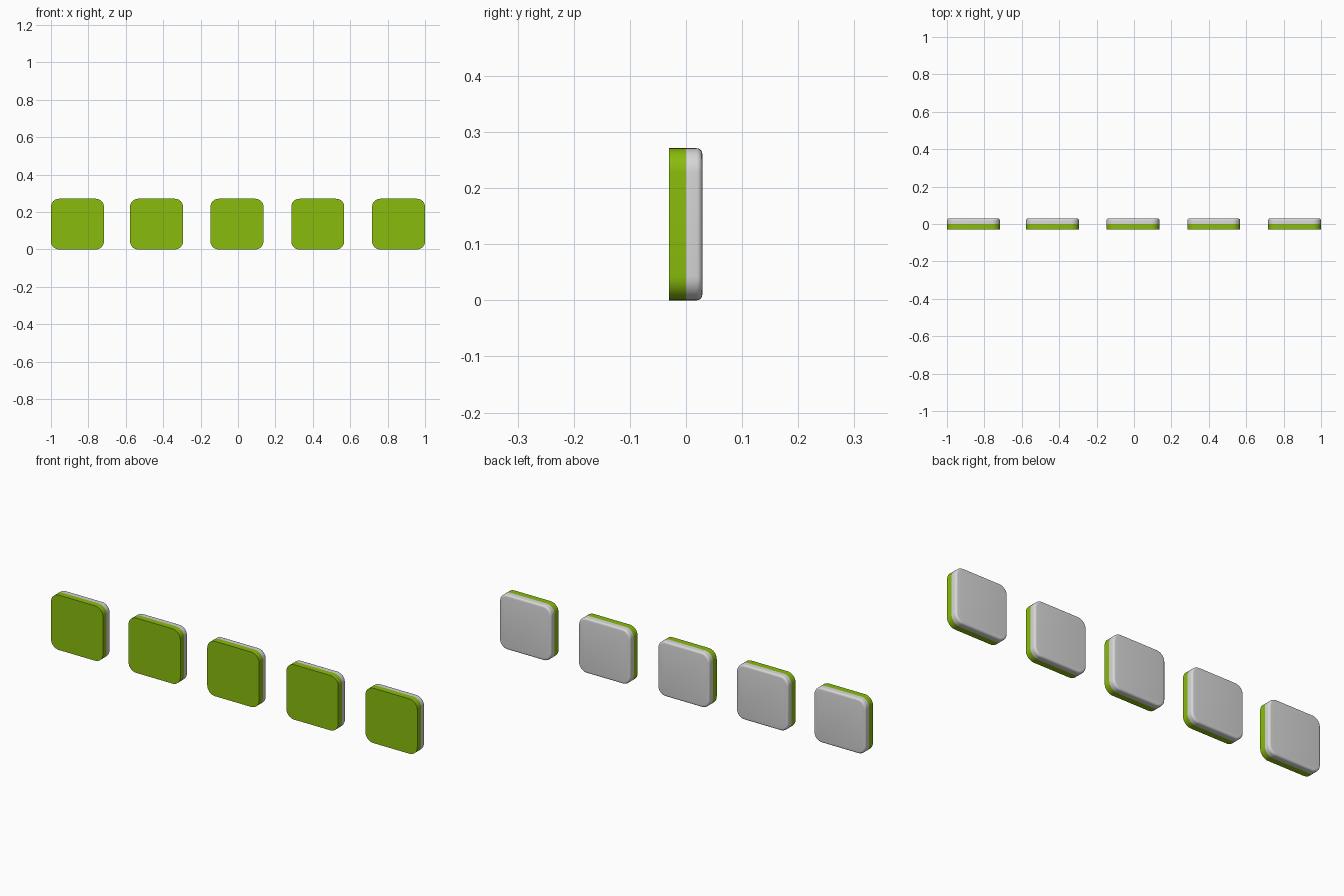
import bpy, bmesh, math

if "Cube" in bpy.data.objects:
    bpy.data.objects.remove(bpy.data.objects["Cube"])

W, H, R = 0.283, 0.271, 0.043          # tile width, height, corner radius
CENTRES = [-0.8585, -0.4355, -0.0055, 0.4265, 0.8585]


def material(name, rgb):
    m = bpy.data.materials.new(name)
    m.diffuse_color = (*rgb, 1)
    m.use_nodes = True
    m.node_tree.nodes["Principled BSDF"].inputs["Base Color"].default_value = m.diffuse_color
    return m


green = material("lime green", (0.25, 0.50, 0.004))
grey = material("light grey", (0.68, 0.68, 0.68))


def outline(inset, y, seg=8):
    """Rounded rectangle in the xz plane, shrunk by inset."""
    r, pts = R - inset, []
    for k, (sx, sz) in enumerate([(1, 1), (-1, 1), (-1, -1), (1, -1)]):
        for i in range(seg + 1):
            a = math.radians(90 * (k + i / seg))
            pts.append((sx * (W / 2 - R) + r * math.cos(a), y,
                        H / 2 + sz * (H / 2 - R) + r * math.sin(a)))
    return pts


def slab(name, x, levels, mat):
    """Solid made by joining rounded outlines (inset, y) from front to back."""
    bm = bmesh.new()
    rings = [[bm.verts.new(p) for p in outline(i, y)] for i, y in levels]
    n = len(rings[0])
    for a, b in zip(rings, rings[1:]):
        for j in range(n):
            bm.faces.new((a[j], a[(j + 1) % n], b[(j + 1) % n], b[j]))
    bm.faces.new(rings[0])
    bm.faces.new(rings[-1])
    bmesh.ops.recalc_face_normals(bm, faces=bm.faces)
    me = bpy.data.meshes.new(name)
    bm.to_mesh(me)
    bm.free()
    me.materials.append(mat)
    ob = bpy.data.objects.new(name, me)
    ob.location.x = x
    bpy.context.collection.objects.link(ob)
    bpy.context.view_layer.objects.active = ob
    ob.select_set(True)
    bpy.ops.object.shade_smooth_by_angle(angle=math.radians(35))
    ob.select_set(False)


# Back plate edge: quarter-round of radius B
B = 0.010
back = [(0, 0.0)] + [(B * (1 - math.cos(math.radians(t))),
                      0.029 - B + B * math.sin(math.radians(t)))
                     for t in range(0, 91, 18)]

for n, x in enumerate(CENTRES, 1):
    slab(f"tile_front_{n}", x, [(0, -0.030), (0, 0.0)], green)
    slab(f"tile_back_{n}", x, back, grey)
